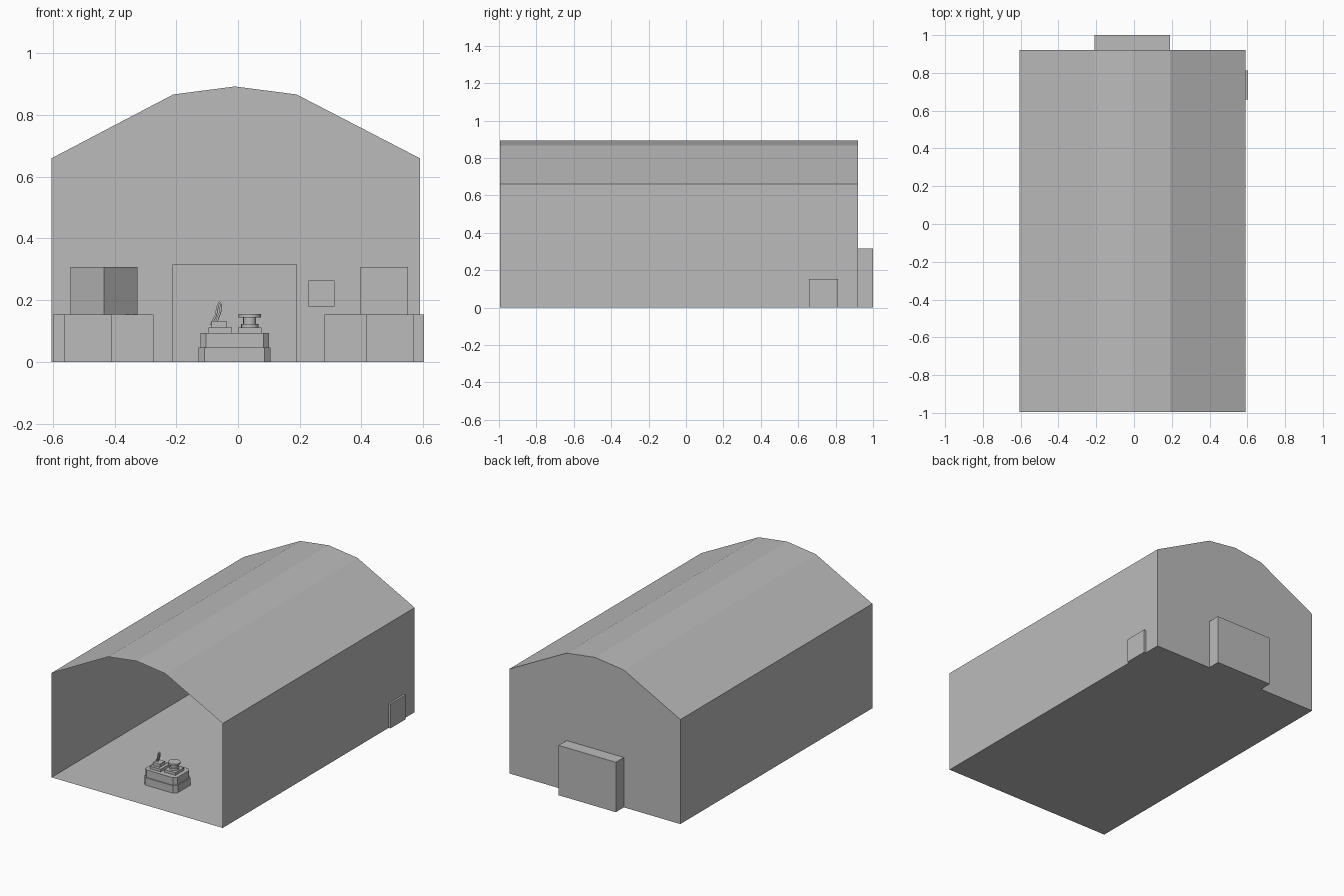
import bpy, bmesh, math
from mathutils import Matrix

cube = bpy.data.objects.get("Cube")
if cube:
    bpy.data.objects.remove(cube, do_unlink=True)

grey = bpy.data.materials.new("plain_grey")
grey.use_nodes = True
colour = (0.5, 0.5, 0.5, 1)
grey.diffuse_color = colour
grey.node_tree.nodes["Principled BSDF"].inputs["Base Color"].default_value = colour


def finish(name, bm):
    mesh = bpy.data.meshes.new(name)
    bm.to_mesh(mesh)
    bm.free()
    mesh.materials.append(grey)
    obj = bpy.data.objects.new(name, mesh)
    bpy.context.collection.objects.link(obj)
    return obj


def box(name, centre, size, turn=0, bottom=0):
    """Box standing on z = bottom, turned about its upright axis."""
    bm = bmesh.new()
    place = (Matrix.Translation((centre[0], centre[1], bottom + size[2] / 2))
             @ Matrix.Rotation(turn, 4, "Z") @ Matrix.Diagonal((*size, 1)))
    bmesh.ops.create_cube(bm, size=1, matrix=place)
    return finish(name, bm)


def tier(name, centre, size, bottom, cut):
    """Flat slab with its four upright corners chamfered."""
    obj = box(name, centre, size, bottom=bottom)
    bm = bmesh.new()
    bm.from_mesh(obj.data)
    upright = [e for e in bm.edges
               if abs(e.verts[0].co.z - e.verts[1].co.z) > size[2] / 2]
    bmesh.ops.bevel(bm, geom=upright, offset=cut, segments=1, affect="EDGES")
    bm.to_mesh(obj.data)
    bm.free()


def disc(name, centre, radius, low, high, sides=16):
    bm = bmesh.new()
    bmesh.ops.create_cone(bm, cap_ends=True, segments=sides, radius1=radius,
                          radius2=radius, depth=high - low,
                          matrix=Matrix.Translation((*centre, (low + high) / 2)))
    obj = finish(name, bm)
    for poly in obj.data.polygons:
        poly.use_smooth = abs(poly.normal.z) < 0.5


# Hall: thin walls, faceted roof, open front and a recess in the rear wall
FRONT, BACK, END = -0.995, 0.92, 1.0
LEFT, RIGHT = -0.605, 0.59
arch = [(LEFT, 0), (LEFT, 0.66), (-0.21, 0.867), (-0.01, 0.893),
        (0.19, 0.867), (RIGHT, 0.66), (RIGHT, 0)]
door = [(-0.21, 0), (-0.21, 0.315), (0.19, 0.315), (0.19, 0)]

bm = bmesh.new()


def sheet(points):
    bm.faces.new([bm.verts.new(p) for p in points])


def sweep(profile, y0, y1):
    for a, b in zip(profile, profile[1:] + profile[:1]):
        sheet([(a[0], y0, a[1]), (b[0], y0, b[1]),
               (b[0], y1, b[1]), (a[0], y1, a[1])])


sweep(arch, FRONT, BACK)
sweep(door, BACK, END)
sheet([(x, BACK, z) for x, z in arch + door[::-1]])
sheet([(x, END, z) for x, z in door])
bmesh.ops.remove_doubles(bm, verts=bm.verts, dist=0.0005)
bmesh.ops.recalc_face_normals(bm, faces=bm.faces)
finish("hall", bm)

# Crate stacks in both rear corners
S = 0.154
crate = (S, S, S)
for side, xs in (("left", (0.358, 0.526, 0.494)), ("right", (-0.351, -0.523, -0.487))):
    box(f"{side}_crate_inner", (xs[0], 0.735), crate)
    box(f"{side}_crate_outer", (xs[1], 0.735), crate)
    box(f"{side}_crate_front", (xs[2], 0.56), crate)
box("left_crate_top", (0.475, 0.68), crate, bottom=S)
box("right_crate_top", (-0.434, 0.68), crate, turn=math.pi / 4, bottom=S)

# Panel beside the recess
box("wall_panel", (0.271, BACK - 0.008), (0.084, 0.016, 0.084), bottom=0.179)

# Control pedestal near the front
mid = (-0.011, -0.69)
tier("pedestal_base", mid, (0.234, 0.165, 0.047), 0, 0.02)
tier("pedestal_upper", mid, (0.222, 0.153, 0.047), 0.047, 0.018)
lever_at, knob_at = (-0.058, -0.7), (0.038, -0.69)
box("lever_plate", lever_at, (0.076, 0.085, 0.017), bottom=0.094)
box("lever_mount", (-0.062, -0.7), (0.048, 0.05, 0.021), bottom=0.111)
box("knob_plate", knob_at, (0.076, 0.085, 0.017), bottom=0.094)
disc("knob_collar", knob_at, 0.028, 0.111, 0.123)
disc("knob_stem", knob_at, 0.021, 0.123, 0.143)
disc("knob_cap", knob_at, 0.036, 0.143, 0.155)

# Bent lever handle
curve = bpy.data.curves.new("lever_handle", "CURVE")
curve.dimensions = "3D"
curve.bevel_depth = 0.004
curve.bevel_resolution = 1
curve.use_fill_caps = True
path = [(-0.088, 0.12), (-0.072, 0.15), (-0.066, 0.18), (-0.06, 0.194),
        (-0.055, 0.185), (-0.058, 0.16), (-0.07, 0.13)]
line = curve.splines.new("POLY")
line.points.add(len(path) - 1)
for point, (x, z) in zip(line.points, path):
    point.co = (x, lever_at[1], z, 1)
curve.materials.append(grey)
handle = bpy.data.objects.new("lever_handle", curve)
bpy.context.collection.objects.link(handle)
